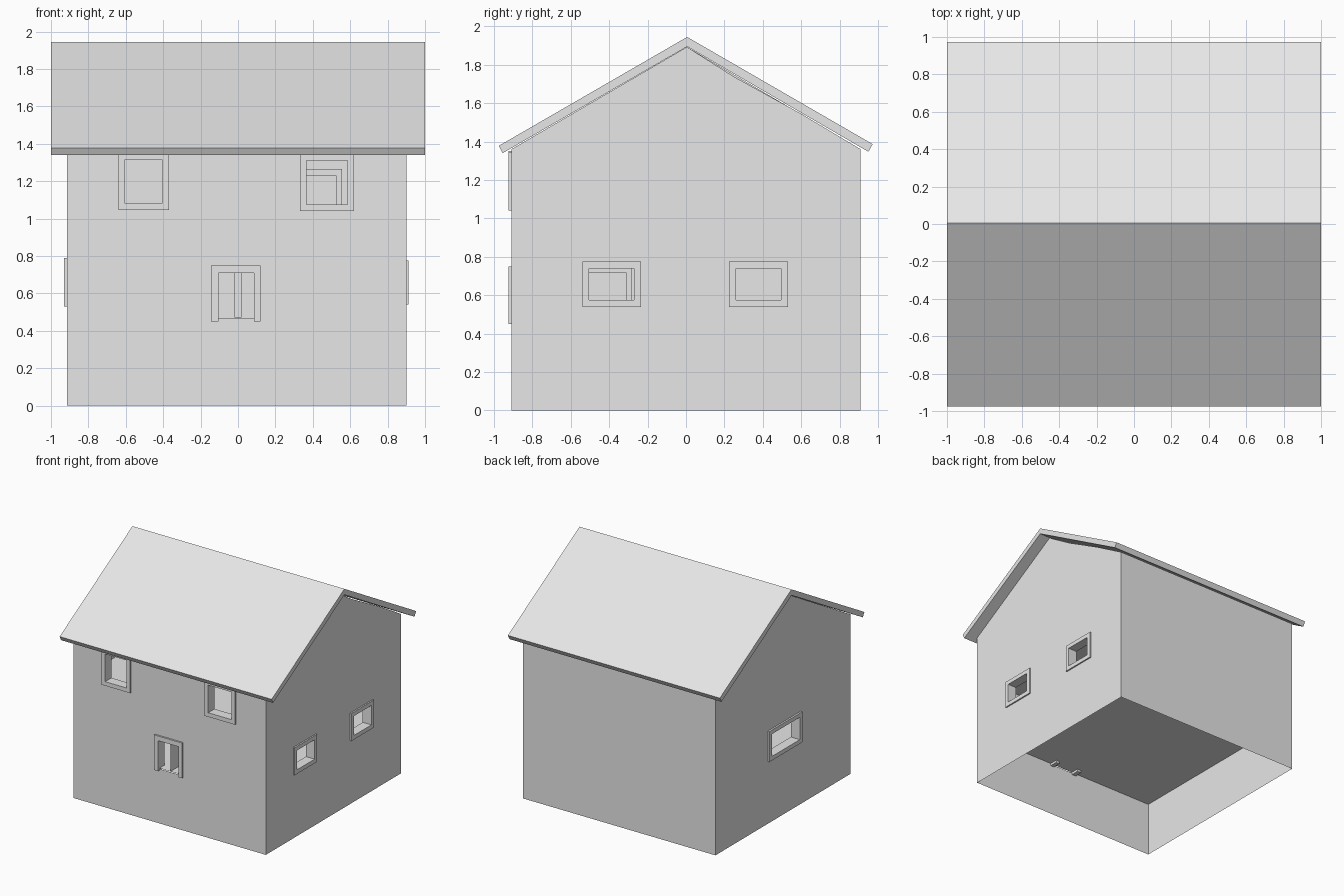
import bpy, bmesh

if "Cube" in bpy.data.objects:
    bpy.data.objects.remove(bpy.data.objects["Cube"])

MAT = bpy.data.materials.new("plain grey")
MAT.diffuse_color = (0.8, 0.8, 0.8, 1)
MAT.use_nodes = True
MAT.node_tree.nodes["Principled BSDF"].inputs["Base Color"].default_value = MAT.diffuse_color

X0, X1, Y0, Y1 = -0.915, 0.90, -0.91, 0.91
EAVE, FLOOR, UPPER = 1.36, 0.47, 0.985


def finish(name, bm, fix_normals=True):
    bmesh.ops.remove_doubles(bm, verts=bm.verts[:], dist=1e-5)
    if fix_normals:
        bmesh.ops.recalc_face_normals(bm, faces=bm.faces[:])
    me = bpy.data.meshes.new(name)
    bm.to_mesh(me)
    bm.free()
    me.materials.append(MAT)
    ob = bpy.data.objects.new(name, me)
    bpy.context.collection.objects.link(ob)
    return ob


def face(bm, pts):
    bm.faces.new([bm.verts.new(p) for p in pts])


def at_y(y):
    return lambda u, z, d=0: (u, y + d, z)


def at_x(x):
    return lambda u, z, d=0: (x + d, u, z)


def panel(bm, place, rect, holes, flip=False):
    """Flat wall (u0, u1, z0, z1) with rectangular openings."""
    us = sorted({*rect[:2], *(v for h in holes for v in h[:2])})
    zs = sorted({*rect[2:], *(v for h in holes for v in h[2:])})
    for a, b in zip(us, us[1:]):
        for c, d in zip(zs, zs[1:]):
            u, z = (a + b) / 2, (c + d) / 2
            if any(h[0] < u < h[1] and h[2] < z < h[3] for h in holes):
                continue
            pts = [place(a, c), place(b, c), place(b, d), place(a, d)]
            face(bm, pts[::-1] if flip else pts)


def frame(name, place, outer, inner, d0, d1, open_bottom=False):
    """Rectangular or three-sided surround, extruded from depth d0 to d1."""
    a, b, c, d = outer
    e, f, g, h = inner
    if open_bottom:
        g = c
    out = [(a, c), (a, d), (b, d), (b, c)]
    inn = [(e, g), (e, h), (f, h), (f, g)]
    bm = bmesh.new()
    for i in range(3 if open_bottom else 4):
        j = (i + 1) % 4
        o1, o2, i1, i2 = out[i], out[j], inn[i], inn[j]
        for dep in (d0, d1):
            face(bm, [place(*p, dep) for p in (o1, o2, i2, i1)])
        for p, q in ((o1, o2), (i1, i2)):
            face(bm, [place(*p, d0), place(*q, d0), place(*q, d1), place(*p, d1)])
    if open_bottom:
        for p, q in ((out[0], inn[0]), (out[3], inn[3])):
            face(bm, [place(*p, d0), place(*q, d0), place(*q, d1), place(*p, d1)])
    finish(name, bm)


# openings (u0, u1, z0, z1)
front_windows = [(-0.605, -0.405, 1.08, 1.315), (0.367, 0.585, 1.075, 1.31)]
door = (-0.105, 0.085, 0.465, 0.71)
right_windows = [(-0.505, -0.27, 0.575, 0.74), (0.26, 0.495, 0.575, 0.74)]
left_window = (-0.205, 0.17, 0.565, 0.755)

# outer wall shell, open underneath
bm = bmesh.new()
panel(bm, at_y(Y0), (X0, X1, 0, EAVE), front_windows + [door])
panel(bm, at_y(Y1), (X0, X1, 0, EAVE), [], flip=True)
panel(bm, at_x(X1), (Y0, Y1, 0, EAVE), right_windows)
panel(bm, at_x(X0), (Y0, Y1, 0, EAVE), [left_window], flip=True)
# gable triangles, the right one sagging slightly at the back
face(bm, [(X1, Y0, EAVE), (X1, Y1, EAVE), (X1, 0.6, 1.545),
          (X1, 0.25, 1.738), (X1, 0.005, 1.893)])
face(bm, [(X0, Y1, EAVE), (X0, Y0, EAVE), (X0, 0.005, 1.893)])
finish("outer_walls", bm, fix_normals=False)

# roof: bent slab with square-cut eaves
profile = [(-0.975, 1.378), (0.006, 1.945), (0.972, 1.387),
           (0.95, 1.347), (0.006, 1.895), (-0.955, 1.34)]
bm = bmesh.new()
n = len(profile)
for i in range(n):
    (y, z), (v, w) = profile[i], profile[(i + 1) % n]
    face(bm, [(-1, y, z), (1, y, z), (1, v, w), (-1, v, w)])
for x in (-1, 1):
    for idx in ((0, 1, 4, 5), (1, 2, 3, 4)):
        face(bm, [(x, *profile[i]) for i in idx])
finish("roof", bm)

# window and door surrounds
T = 0.035


def grow(o):
    return (o[0] - T, o[1] + T, o[2] - T, o[3] + T)


for i, w in enumerate(front_windows):
    frame(f"front_window_frame_{i + 1}", at_y(Y0), grow(w), w, -0.015, 0.07)
for i, w in enumerate(right_windows):
    frame(f"right_window_frame_{i + 1}", at_x(X1), grow(w), w, -0.07, 0.012)
frame("left_window_frame", at_x(X0), grow(left_window), left_window, -0.015, 0.07)
frame("door_frame", at_y(Y0), (-0.145, 0.12, 0.45, 0.75), door, -0.015, 0.07, True)

# floors
for name, z in (("ground_floor", FLOOR), ("upper_floor", UPPER)):
    bm = bmesh.new()
    face(bm, [(X0, Y0, z), (X1, Y0, z), (X1, Y1, z), (X0, Y1, z)])
    finish(name, bm, fix_normals=False)

# inner partitions with framed doorways
lower_door = (-0.51, -0.31, FLOOR, 0.715)
upper_door = (0.325, 0.525, UPPER, 1.23)
bm = bmesh.new()
panel(bm, at_x(0.0), (Y0, Y1, FLOOR, UPPER), [lower_door])
finish("lower_partition", bm, fix_normals=False)
bm = bmesh.new()
panel(bm, at_y(0.0), (X0, X1, UPPER, EAVE), [upper_door])
finish("upper_partition", bm, fix_normals=False)
for name, place, o in (("lower_doorway_frame", at_x(0.0), lower_door),
                       ("upper_doorway_frame", at_y(0.0), upper_door)):
    frame(name, place, (o[0] - 0.03, o[1] + 0.03, o[2], o[3] + T), o,
          -0.02, 0.02, True)
